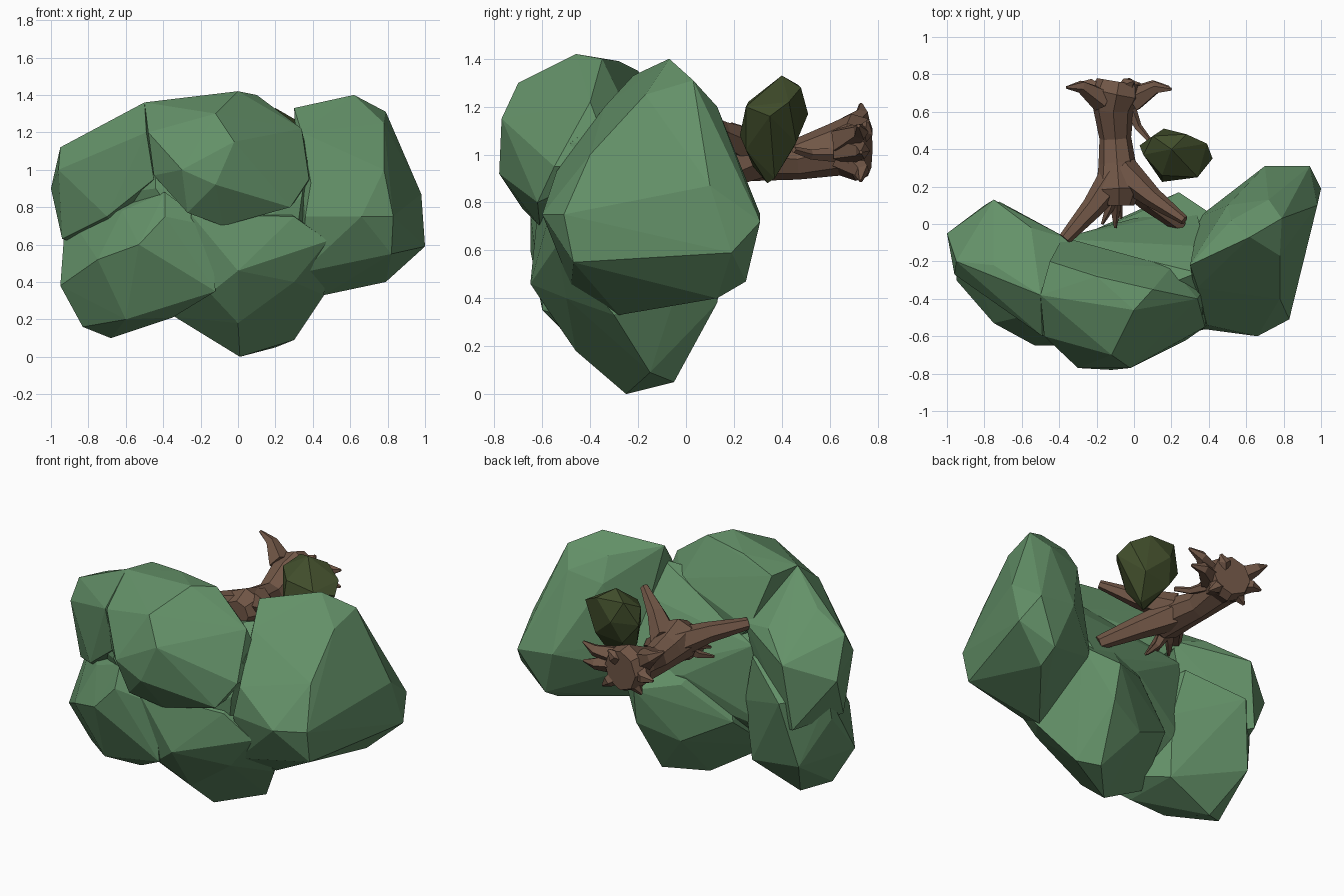
import bpy, bmesh, math
from mathutils import Vector


def material(name, rgb):
    m = bpy.data.materials.new(name)
    m.diffuse_color = (*rgb, 1)
    return m


LEAF = material("leaf green", (0.127, 0.285, 0.14))
BARK = material("bark brown", (0.165, 0.094, 0.062))
MOSS = material("dark olive", (0.052, 0.074, 0.024))


def finish(name, bm, mat):
    bmesh.ops.recalc_face_normals(bm, faces=bm.faces)
    me = bpy.data.meshes.new(name)
    bm.to_mesh(me)
    bm.free()
    me.materials.append(mat)
    ob = bpy.data.objects.new(name, me)
    bpy.context.collection.objects.link(ob)
    return ob


def clump(name, pts, mat):
    """Faceted convex leaf clump wrapped around its corner points."""
    bm = bmesh.new()
    for p in pts:
        bm.verts.new(p)
    r = bmesh.ops.convex_hull(bm, input=bm.verts)
    junk = {g for g in r["geom_interior"] + r["geom_unused"]
            if isinstance(g, bmesh.types.BMVert)}
    bmesh.ops.delete(bm, geom=list(junk), context='VERTS')
    return finish(name, bm, mat)


def limb(bm, path, sides=6):
    """Faceted tube through (x, y, z, radius) stations."""
    rings = []
    for i, p in enumerate(path):
        a, b = path[max(i - 1, 0)], path[min(i + 1, len(path) - 1)]
        q = (Vector(b[:3]) - Vector(a[:3])).to_track_quat('Z', 'Y')
        rings.append([bm.verts.new(Vector(p[:3]) + q @ Vector(
            (p[3] * math.cos(t), p[3] * math.sin(t), 0)))
            for t in (math.tau * k / sides for k in range(sides))])
    for r, s in zip(rings, rings[1:]):
        for k in range(sides):
            j = (k + 1) % sides
            bm.faces.new((r[k], r[j], s[j], s[k]))
    bm.faces.new(rings[0])
    bm.faces.new(rings[-1])


# Canopy clumps
crown = [(0, -.46, 1.42), (.1, -.35, 1.4), (-.5, -.38, 1.36), (-.2, -.28, 1.39),
         (-.45, -.2, 1.35), (.34, -.4, 1.22), (.4, -.3, .95), (.28, -.62, .8),
         (.38, -.55, .95), (-.08, -.61, .7), (-.27, -.68, .77), (-.12, -.78, .92),
         (-.02, -.77, 1.15), (-.3, -.77, 1.0), (-.48, -.6, 1.2), (-.45, -.6, .97),
         (-.12, -.7, 1.3), (.2, -.23, 1.15), (-.38, -.07, 1.05), (-.15, -.23, 1.1),
         (-.1, -.2, .8)]
upper_left = [(-.95, -.2, 1.12), (-1, -.05, .9), (-.96, -.27, 1.0), (-.75, .13, 1.0),
              (-.5, -.38, 1.36), (-.49, -.6, 1.2), (-.45, -.58, .95), (-.94, -.2, .63),
              (-.55, -.02, 1.12), (-.35, -.08, 1.08), (-.8, .1, .6), (-.5, -.1, .5),
              (-.7, -.45, .75), (-.75, -.22, 1.22)]
lower_left = [(-.83, -.25, .16), (-.68, -.15, .1), (-.95, -.3, .38), (-.93, -.1, .63),
              (-.35, -.45, .21), (-.62, -.5, .78), (-.39, -.6, .88), (-.39, -.65, .75),
              (-.53, -.65, .6), (-.75, -.53, .52), (-.6, -.45, .2), (-.12, -.6, .35),
              (-.15, -.6, .7), (-.8, .04, .35), (-.72, .12, .75), (-.37, -.12, .22),
              (-.35, -.08, .6), (-.42, -.05, .9), (-.92, -.08, .78)]
bottom = [(.01, -.25, 0), (.2, -.05, .05), (.3, -.15, .09), (0, -.46, .18),
          (-.15, -.57, .34), (-.34, -.34, .215), (.3, -.5, .4), (.46, -.3, .33),
          (.3, -.57, .75), (-.25, -.62, .76), (0, -.65, .46), (0, .05, .3),
          (.25, .13, .38), (.24, .17, .6), (0, .05, .65), (-.28, -.06, .45),
          (.1, -.1, .9), (-.15, -.18, .9), (.42, .05, .7), (.48, -.54, .62)]
right = [(.62, -.07, 1.4), (.3, -.22, 1.33), (.34, -.34, 1.2), (.5, -.13, 1.36),
         (.79, .03, 1.31), (.72, .13, 1.2), (.98, .1, .87), (1, .19, .59),
         (.94, .31, .72), (.7, .31, .75), (.79, .25, .47), (.79, .13, .4),
         (.63, -.1, .4), (.46, -.28, .33), (.34, -.48, .45), (.39, -.54, .93),
         (.36, -.56, .75), (.66, -.6, .75), (.83, -.51, .75), (.82, -.47, .55),
         (.78, -.4, 1.0), (.78, -.17, 1.25), (.6, -.42, .52), (.48, .13, .8),
         (.35, .04, .65), (.5, .1, 1.16), (.52, .02, 1.3)]
# Inner mass filling the valleys between the clumps
core = [(-.44, -.57, 1.05), (.37, -.48, 1.05), (.34, -.55, .85), (.3, -.53, .55),
        (-.44, -.59, .9), (-.2, -.6, .55), (-.4, -.08, .95), (.38, -.12, 1.05),
        (.33, .08, .65), (-.35, -.1, .45), (-.34, -.33, .23), (.38, -.25, .36),
        (.34, -.26, 1.22), (-.6, -.15, .4), (0, .03, .7), (-.6, -.48, .88),
        (-.75, -.3, .85)]
canopy = clump("canopy", crown, LEAF)
others = [clump("canopy_lobe", p, LEAF)
          for p in (upper_left, lower_left, bottom, right, core)]

# Fuse the clumps into one canopy
for ob in others:
    mod = canopy.modifiers.new("fuse", 'BOOLEAN')
    mod.operation, mod.solver, mod.object = 'UNION', 'EXACT', ob
dg = bpy.context.evaluated_depsgraph_get()
fused = bpy.data.meshes.new_from_object(canopy.evaluated_get(dg))
canopy.modifiers.clear()
canopy.data = fused
for ob in others:
    bpy.data.objects.remove(ob)

# Trunk, lying along y with its foot at the back
bm = bmesh.new()
limb(bm, [(-.08, .76, 1.03, .12), (-.09, .7, 1.03, .14), (-.11, .62, 1.02, .11),
          (-.1, .46, .98, .085), (-.09, .32, .99, .1), (-.08, .18, 1.01, .125),
          (-.08, .1, 1.01, .08)], 8)
finish("trunk", bm, BARK)

# Main boughs reaching into the canopy
bm = bmesh.new()
limb(bm, [(-.1, .25, 1.01, .09), (-.22, .09, 1.05, .06), (-.37, -.08, 1.08, .035)])
limb(bm, [(-.06, .28, 1.02, .09), (.1, .14, 1.09, .055), (.27, .02, 1.17, .025)])
limb(bm, [(-.06, .28, .98, .09), (.08, .13, .91, .065), (.25, -.01, .81, .04)])
finish("boughs", bm, BARK)

# Thin twigs, and the stalk of the small leaf clump
bm = bmesh.new()
for x, y, z in ((-.17, .0, .91), (-.1, -.02, .87), (-.07, .03, .84), (-.22, .04, .88)):
    limb(bm, [(-.1, .18, .96, .045), ((x - .1) / 2, y + .08, z + .03, .025),
              (x, y, z, .008)], 5)
limb(bm, [(-.03, .64, 1.0, .035), (.02, .52, 1.0, .022), (.08, .45, 1.02, .014)], 5)
finish("twigs", bm, BARK)

# Splayed roots round the foot
bm = bmesh.new()
for x, y, z in ((-.36, .73, 1.21), (-.3, .75, 1.02), (-.2, .72, .9),
                (0, .76, 1.14), (.2, .72, 1.12), (.19, .73, 1.01),
                (.06, .73, .89)):
    c = Vector((-.09, .68, 1.03))
    d = Vector((x, y, z)) - c
    a, b = c + d * .3 + Vector((0, -.03, 0)), c + d * .72 + Vector((0, .02, 0))
    limb(bm, [(*a, .07), (*b, .035), (x, y, z, .008)], 5)
finish("roots", bm, BARK)

# Small dark leaf clump beside the trunk
clump("small_leaf_clump", [
    (.2, .40, 1.33), (.1, .47, 1.29), (.28, .48, 1.28), (.39, .43, 1.22),
    (.16, .51, 1.17), (.03, .42, 1.15), (.05, .37, 1.24), (.15, .26, 1.22),
    (.34, .25, 1.2), (.42, .35, 1.16), (.15, .225, 1.08), (.27, .25, 1.02),
    (.3, .46, 1.05), (.12, .45, 1.03), (.22, .34, .88), (.14, .28, .95),
    (.26, .37, .9)], MOSS)
